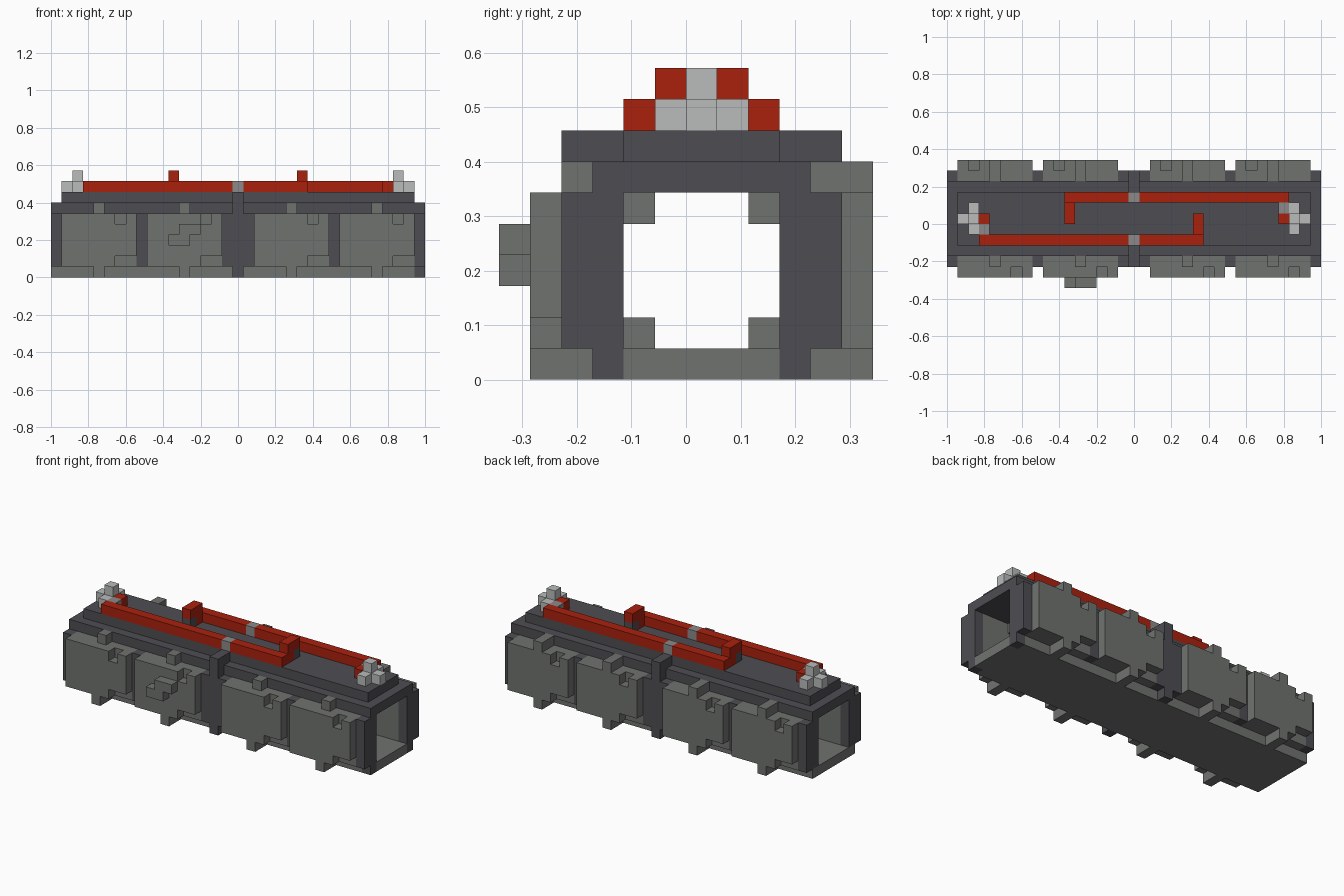
import bpy
import bmesh
from mathutils import Vector

cube = bpy.data.objects.get("Cube")
if cube:
    bpy.data.objects.remove(cube, do_unlink=True)

U = 2 / 35                      # side of one block
ORIGIN = Vector((-1, -6 * U, 0))


def material(name, rgb):
    m = bpy.data.materials.new(name)
    m.use_nodes = True
    m.diffuse_color = (*rgb, 1)
    m.node_tree.nodes["Principled BSDF"].inputs["Base Color"].default_value = (*rgb, 1)
    return m


DARK = material("dark grey", (.076, .074, .084))
STONE = material("stone grey", (.162, .171, .159))
RED = material("red", (.402, .015, .004))
LIGHT = material("light grey", (.491, .503, .497))
MID = material("medium grey", (.26, .255, .255))

blocks = {}                     # cell -> (part, material)


def fill(part, mat, xs, ys, zs):
    """Fill an inclusive range of cells; a single number means one cell."""
    rng = [range(r, r + 1) if isinstance(r, int) else range(r[0], r[1] + 1) for r in (xs, ys, zs)]
    for x in rng[0]:
        for y in rng[1]:
            for z in rng[2]:
                blocks[x, y, z] = (part, mat)


def pair(part, mat, xs, ys, zs):
    """Fill a range and its half-turn copy about the vertical axis."""
    fill("front_" + part, mat, xs, ys, zs)
    turn = lambda r, n: n - r if isinstance(r, int) else (n - r[1], n - r[0])
    fill("back_" + part, mat, turn(xs, 34), turn(ys, 12), zs)


# Floor, roof and raised top plate
fill("floor", STONE, (0, 34), (3, 9), 0)
fill("roof", DARK, (0, 34), (3, 9), 6)
fill("top_plate", DARK, (1, 33), (4, 8), 7)

# Upright posts between the panels
for x in (0, 8, (16, 18), 26, 34):
    pair("posts", DARK, x, (2, 3), (1, 5))
for y in (3, 9):
    fill("end_sills", DARK, 34, y, 0)

# Side panels with notched corners, clips and feet
for first in (1, 9, 19, 27):
    last, mid = first + 6, first + 3
    pair("panels", STONE, (first, last), (2, 3), (1, 5))
    pair("panels", STONE, (first, last), 1, (2, 4))
    pair("panels", STONE, (first, last - 2), 1, 1)
    pair("panels", STONE, (first, last - 2), 1, 5)
    pair("panels", STONE, last, 1, 5)
    pair("clips", STONE, mid, 2, 6)
    pair("feet", STONE, mid, (1, 2), 0)
    for z in (1, 5):
        pair("inner_clips", STONE, mid, 4, z)
    fill("back_clips", STONE, 34 - mid, 11, 6)

# Stepped handle on one front panel
fill("handle", STONE, (11, 12), 0, 3)
fill("handle", STONE, (12, 13), 0, 4)

# Central band around the body
pair("band", DARK, 17, 2, (0, 7))
pair("band", DARK, 17, 3, (6, 7))

# Rails with a hook at one end and a clamp in the middle
pair("rail", RED, (3, 23), 4, 8)
pair("rail_clamp", MID, 17, 4, 8)
pair("hook_base", DARK, 23, 6, 8)
pair("hook", RED, 23, 5, 8)
pair("hook", RED, 23, (5, 6), 9)

# Light end caps, joined to the rails
pair("cap", LIGHT, 2, (5, 7), 8)
pair("cap", LIGHT, 1, 6, 8)
pair("cap", LIGHT, 2, 6, 9)
pair("cap_joint", MID, 3, 5, 8)
pair("cap_link", RED, 3, 6, 8)


def build(part):
    """Make one object from the exposed sides of a part's blocks."""
    bm = bmesh.new()
    cells = {c: m for c, (p, m) in blocks.items() if p == part}
    for cell in cells:
        centre = ORIGIN + (Vector(cell) + Vector((.5, .5, .5))) * U
        for axis in range(3):
            for sign in (-1, 1):
                n = Vector((0, 0, 0))
                n[axis] = sign
                if tuple(int(a + b) for a, b in zip(cell, n)) in blocks:
                    continue
                a = Vector((0, 0, 0))
                a[(axis + 1) % 3] = 1
                b = n.cross(a)
                corners = (a + b, b - a, -a - b, a - b)
                bm.faces.new([bm.verts.new(centre + (n + c) * U / 2) for c in corners])
    bmesh.ops.remove_doubles(bm, verts=bm.verts, dist=U / 100)
    bmesh.ops.dissolve_limit(bm, angle_limit=.01, verts=bm.verts, edges=bm.edges)
    bm.normal_update()
    mesh = bpy.data.meshes.new(part)
    bm.to_mesh(mesh)
    bm.free()
    mesh.materials.append(next(iter(cells.values())))
    bpy.context.scene.collection.objects.link(bpy.data.objects.new(part, mesh))


for part in sorted({p for p, m in blocks.values()}):
    build(part)
